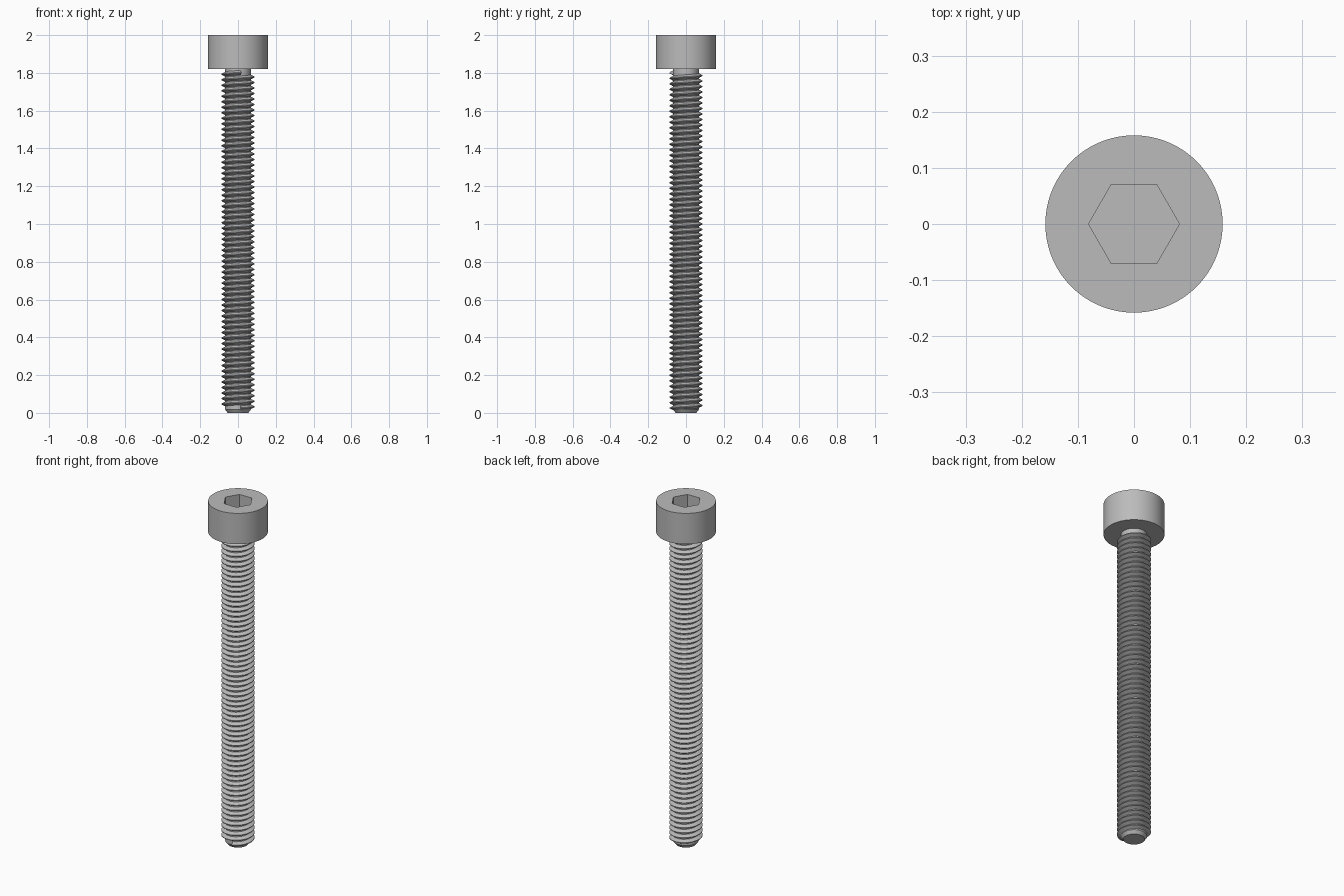
import bpy, bmesh
from math import sin, cos, pi, radians

cube = bpy.data.objects.get("Cube")
if cube:
    bpy.data.objects.remove(cube, do_unlink=True)

HEAD_R, HEAD_Z, TOP = 0.158, 1.82, 2.0
HEX_R, HEX_DEPTH = 0.081, 0.095
CORE_R, CREST_R = 0.068, 0.088
PITCH, THREAD_Z, TURNS, STEPS = 0.0291, 0.026, 61, 32

steel = bpy.data.materials.new("steel_grey")
steel.use_nodes = True
colour = (0.5, 0.5, 0.5, 1)
steel.diffuse_color = colour
bsdf = steel.node_tree.nodes["Principled BSDF"]
bsdf.inputs["Base Color"].default_value = colour
bsdf.inputs["Roughness"].default_value = 0.6


def ring(bm, radius, z, count):
    return [bm.verts.new((radius * cos(2 * pi * i / count),
                          radius * sin(2 * pi * i / count), z)) for i in range(count)]


def bridge(bm, a, b):
    n = len(a)
    for i in range(n):
        j = (i + 1) % n
        bm.faces.new((a[i], a[j], b[j], b[i]))


def finish(bm, name):
    bmesh.ops.recalc_face_normals(bm, faces=bm.faces)
    mesh = bpy.data.meshes.new(name)
    bm.to_mesh(mesh)
    bm.free()
    mesh.materials.append(steel)
    obj = bpy.data.objects.new(name, mesh)
    bpy.context.collection.objects.link(obj)
    bpy.ops.object.select_all(action='DESELECT')
    obj.select_set(True)
    bpy.context.view_layer.objects.active = obj
    bpy.ops.object.shade_smooth_by_angle(angle=radians(30))
    return obj


# Cylindrical head with a hexagonal socket sunk into its top
bm = bmesh.new()
sides = 72
low, high = ring(bm, HEAD_R, HEAD_Z, sides), ring(bm, HEAD_R, TOP, sides)
rim, floor = ring(bm, HEX_R, TOP, 6), ring(bm, HEX_R, TOP - HEX_DEPTH, 6)
bridge(bm, low, high)
bridge(bm, rim, floor)
bm.faces.new(low)
bm.faces.new(floor)
span = sides // 6
for k in range(6):
    arc = [high[(k * span + i) % sides] for i in range(span + 1)]
    bm.faces.new(arc + [rim[(k + 1) % 6], rim[k]])
finish(bm, "socket_head")

# Shank core with a chamfered tip
bm = bmesh.new()
rings = [ring(bm, r, z, 48) for r, z in
         ((0.055, 0), (CORE_R, 0.018), (CORE_R, HEAD_Z))]
for a, b in zip(rings, rings[1:]):
    bridge(bm, a, b)
bm.faces.new(rings[0])
bm.faces.new(rings[-1])
finish(bm, "shank_core")

# Right-handed helical thread, starting and ending at the front
bm = bmesh.new()
root, crest = PITCH * 0.46, PITCH * 0.07
profile = ((CORE_R - 0.002, -root), (CREST_R, -crest),
           (CREST_R, crest), (CORE_R - 0.002, root))
sections = []
for s in range(TURNS * STEPS + 1):
    t = 2 * pi * s / STEPS - pi / 2 + 0.2
    z = THREAD_Z + PITCH * s / STEPS
    sections.append([bm.verts.new((r * cos(t), r * sin(t), z + dz)) for r, dz in profile])
for a, b in zip(sections, sections[1:]):
    bridge(bm, a, b)
bm.faces.new(sections[0])
bm.faces.new(sections[-1])
finish(bm, "screw_thread")
